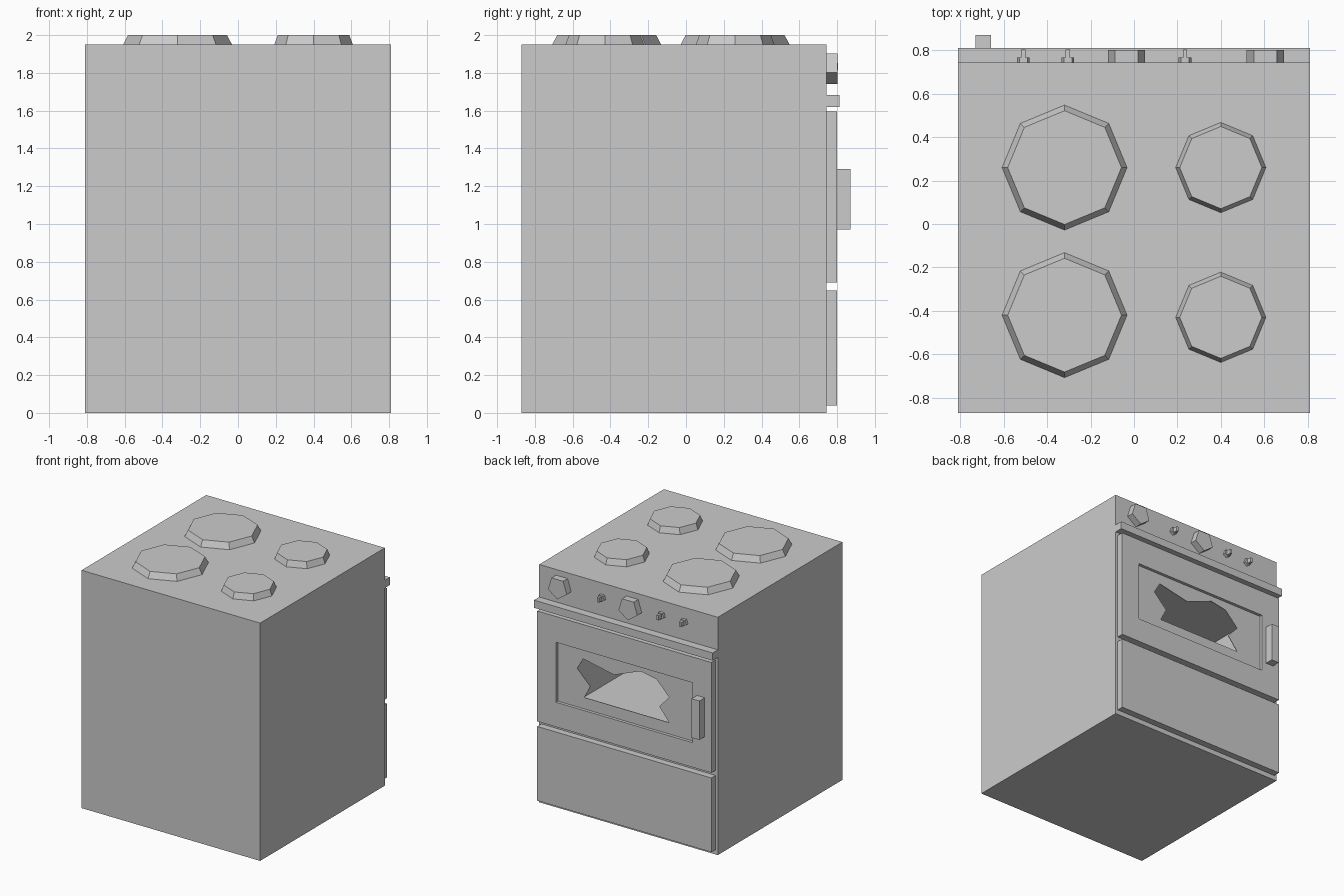
import bpy, bmesh
from math import sin, cos, radians

if "Cube" in bpy.data.objects:
    bpy.data.objects.remove(bpy.data.objects["Cube"])


def finish(name, bm):
    bmesh.ops.recalc_face_normals(bm, faces=bm.faces)
    me = bpy.data.meshes.new(name)
    bm.to_mesh(me)
    bm.free()
    ob = bpy.data.objects.new(name, me)
    bpy.context.collection.objects.link(ob)
    return ob


def prism(name, pts, y0, y1):
    """Extrude an x/z outline along y."""
    bm = bmesh.new()
    face = bm.faces.new([bm.verts.new((x, y0, z)) for x, z in pts])
    ext = bmesh.ops.extrude_face_region(bm, geom=[face])
    verts = [g for g in ext["geom"] if isinstance(g, bmesh.types.BMVert)]
    bmesh.ops.translate(bm, verts=verts, vec=(0, y1 - y0, 0))
    return finish(name, bm)


def box(name, x, y, z):
    return prism(name, [(x[0], z[0]), (x[1], z[0]), (x[1], z[1]), (x[0], z[1])], *y)


def pentagon(cx, cz, r):
    angles = [radians(-90 + 72 * i) for i in range(5)]
    return [(cx + r * cos(a), cz + r * sin(a)) for a in angles]


def cut(ob, cutter):
    mod = ob.modifiers.new("cut", 'BOOLEAN')
    mod.operation = 'DIFFERENCE'
    mod.solver = 'EXACT'
    mod.object = cutter
    bpy.context.view_layer.objects.active = ob
    bpy.ops.object.modifier_apply(modifier=mod.name)


# Cabinet and oven door
body = box("cabinet", (-.81, .81), (-.87, .745), (0, 1.95))
door = box("oven_door", (-.79, .79), (.745, .80), (.69, 1.595))

# Oven cavity, recessed window and broken opening in the glass
cavity = box("cavity_cutter", (-.65, .65), (-.70, .77), (.77, 1.42))
recess = box("window_cutter", (-.62, .62), (.775, .90), (.892, 1.383))
hole = prism("glass_cutter", [
    (.39, 1.30), (.11, 1.243), (-.13, 1.337), (-.275, 1.31), (-.39, 1.193),
    (-.30, 1.095), (-.39, .985), (.38, .985), (.325, 1.09), (.444, 1.207)],
    .72, .90)
cut(body, cavity)
for c in (cavity, recess, hole):
    cut(door, c)
for c in (cavity, recess, hole):
    bpy.data.objects.remove(c)

# Drawer, trim rail and door handle
box("drawer", (-.79, .79), (.745, .80), (.04, .648))
box("trim_rail", (-.81, .81), (.745, .812), (1.62, 1.683))
box("door_handle", (-.73, -.66), (.80, .87), (.97, 1.29))

# Large five-sided knobs
for i, x in enumerate((-.035, .605)):
    prism(f"large_knob_{i + 1}", pentagon(x, 1.83, .09), .745, .803)

# Small knobs with a narrow stem
for i, x in enumerate((-.51, -.305, .235)):
    prism(f"small_knob_{i + 1}", pentagon(x, 1.833, .031), .745, .768)
    box(f"small_knob_stem_{i + 1}", (x - .01, x + .01), (.768, .805), (1.815, 1.853))

# Octagonal tapered burners
for name, x, y, r in (("large_burner_rear", -.32, .26, .288),
                      ("large_burner_front", -.32, -.42, .288),
                      ("small_burner_rear", .40, .26, .208),
                      ("small_burner_front", .40, -.43, .208)):
    bm = bmesh.new()
    bmesh.ops.create_cone(bm, cap_ends=True, segments=8, radius1=r,
                          radius2=r * .91, depth=.05)
    bmesh.ops.translate(bm, verts=bm.verts, vec=(x, y, 1.975))
    finish(name, bm)
